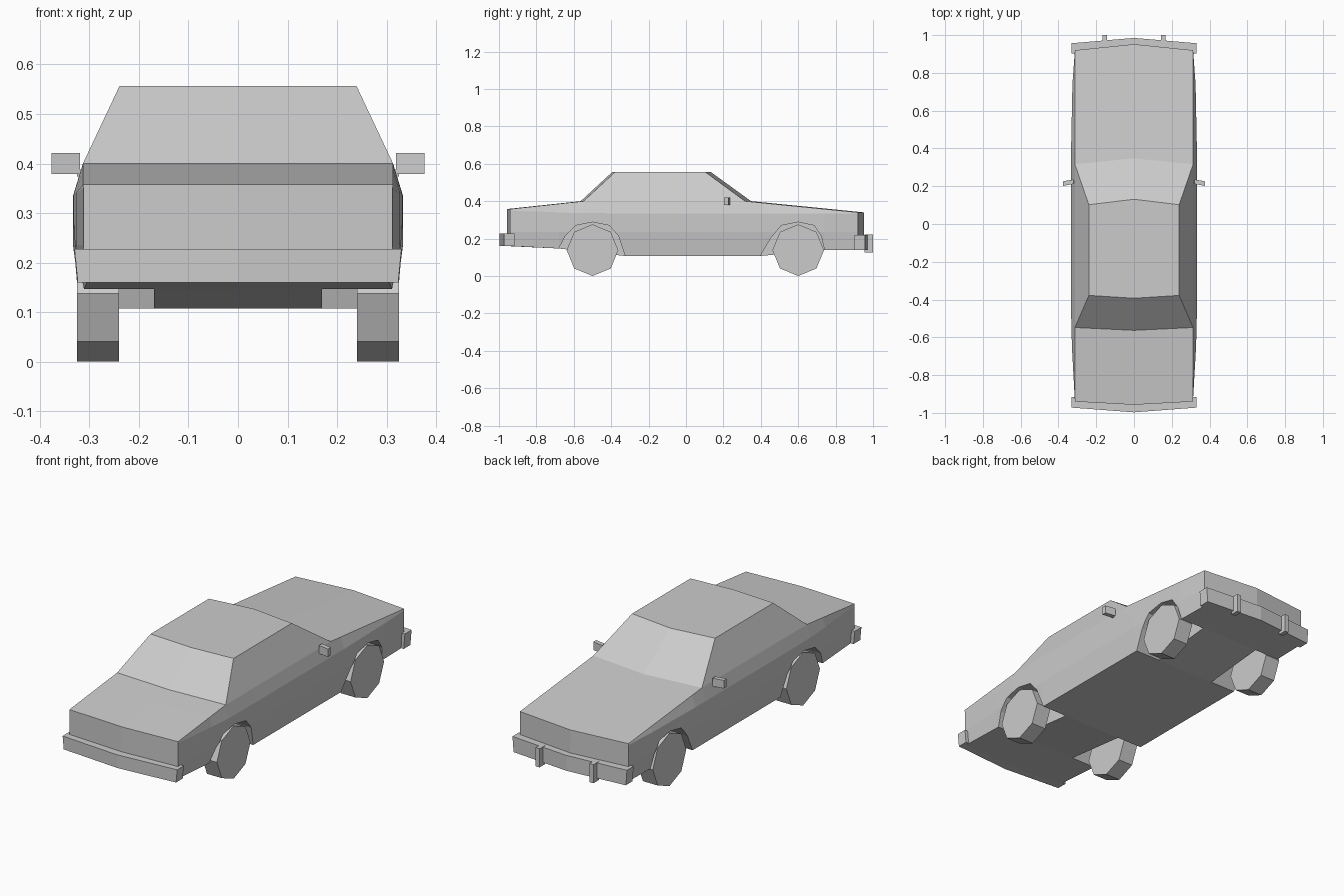
import bpy, bmesh, math
from mathutils import Vector

if "Cube" in bpy.data.objects:
    bpy.data.objects.remove(bpy.data.objects["Cube"])


def finish(bm, name):
    bmesh.ops.recalc_face_normals(bm, faces=bm.faces)
    me = bpy.data.meshes.new(name)
    bm.to_mesh(me)
    bm.free()
    ob = bpy.data.objects.new(name, me)
    bpy.context.collection.objects.link(ob)
    return ob


def prism(bm, pts, offset):
    """Closed prism from a 3D outline swept along an offset."""
    a = [bm.verts.new(p) for p in pts]
    b = [bm.verts.new(Vector(p) + Vector(offset)) for p in pts]
    n = len(pts)
    bm.faces.new(a)
    bm.faces.new(b[::-1])
    for i in range(n):
        bm.faces.new((a[i], a[(i + 1) % n], b[(i + 1) % n], b[i]))
    return a, b


def box(name, lo, hi):
    bm = bmesh.new()
    prism(bm, [(lo[0], lo[1], lo[2]), (hi[0], lo[1], lo[2]),
               (hi[0], hi[1], lo[2]), (lo[0], hi[1], lo[2])], (0, 0, hi[2] - lo[2]))
    return finish(bm, name)


# Body shell: y, floor z, upper crease z, belt z, lower x, crease x, top bow, floor bow
stations = [
    (-.94, .160, .350, .358, .305, .312, -.017, -.017),
    (-.68, .147, .340, .386, .311, .327, -.016, 0),
    (-.548, .132, .336, .400, .315, .332, -.015, 0),
    (-.326, .107, .335, .400, .316, .333, 0, 0),
    (.316, .107, .335, .400, .316, .333, .032, 0),
    (.397, .107, .335, .392, .316, .333, .032, 0),
    (.74, .140, .335, .358, .312, .326, .032, 0),
    (.92, .140, .333, .340, .308, .313, .032, .032),
]
bm = bmesh.new()
rings = []
for y, zb, zc, zt, xb, xc, bt, bb in stations:
    half = [(xb, zb), (xc, .235), (xc, zc), (.313, zt)]
    ring = [(0, y + bb, zb)] + [(x, y, z) for x, z in half] + [(0, y + bt, zt)]
    ring += [(-x, y, z) for x, z in reversed(half)]
    rings.append([bm.verts.new(p) for p in ring])
for s in range(len(rings) - 1):
    for i in range(10):
        if s in (2, 3) and i in (4, 5):
            continue  # opening under the cabin
        j = (i + 1) % 10
        bm.faces.new((rings[s][i], rings[s][j], rings[s + 1][j], rings[s + 1][i]))
for r in (rings[0], rings[-1]):
    bm.faces.new(r[:6])
    bm.faces.new(r[5:] + r[:1])

# Cabin: roof, windscreens and sides
rear, front = [[bm.verts.new((x, y + (b if x == 0 else 0), .557)) for x in (.239, 0, -.239)]
               for y, b in ((-.378, -.015), (.102, .029))]
for k in (0, 1):
    bm.faces.new((rear[k], rear[k + 1], front[k + 1], front[k]))
    for roof, ring in ((rear, rings[2]), (front, rings[4])):
        bm.faces.new((roof[k], roof[k + 1], ring[5 + k], ring[4 + k]))
for k, i in ((0, 4), (2, 6)):
    bm.faces.new((rear[k], front[k], rings[4][i], rings[3][i], rings[2][i]))
bm.verts.remove(rings[3][5])
body = finish(bm, "car_body")

# Wheel wells cut from the body
arches = [
    [(-.68, .147), (-.645, .215), (-.59, .270), (-.5, .288), (-.41, .270), (-.362, .215), (-.326, .107)],
    [(.397, .107), (.455, .205), (.51, .270), (.6, .288), (.685, .270), (.722, .215), (.74, .140)],
]
bm = bmesh.new()
for arch in arches:
    outline = [(arch[0][0], .02)] + arch + [(arch[-1][0], .02)]
    for s in (-1, 1):
        prism(bm, [(s * .17, y, z) for y, z in outline], (s * .3, 0, 0))
cutter = finish(bm, "wheel_well_cutter")
cutter.hide_render = True
cutter.hide_viewport = True
cut = body.modifiers.new("wheel_wells", "BOOLEAN")
cut.operation = "DIFFERENCE"
cut.solver = "EXACT"
cut.object = cutter

# Wheels: eight-sided cylinders
for end, y in (("rear", .6), ("front", -.5)):
    for side, s in (("left", -1), ("right", 1)):
        bpy.ops.mesh.primitive_cylinder_add(vertices=8, radius=.138, depth=.085,
                                            location=(s * .2825, y, .138),
                                            rotation=(0, math.pi / 2, 0))
        bpy.context.object.name = f"{end}_{side}_wheel"


# Wraparound bumpers, narrowing slightly towards the bottom
def bumper(name, half, z0, z1):
    bm = bmesh.new()
    outline = half + [(-x, y) for x, y in reversed(half) if x > 0]
    # keep the outline in order: outer centre -> right -> inner centre -> left
    low, high = prism(bm, [(x, y, z0) for x, y in outline], (0, 0, z1 - z0))
    for v in low:
        v.co.x *= .98
    return finish(bm, name)


bumper("front_bumper", [(0, -.997), (.33, -.972), (.33, -.917), (.306, -.917), (.306, -.94), (0, -.957)],
       .160, .228)
bumper("rear_bumper", [(0, .985), (.33, .957), (.33, .902), (.306, .902), (.306, .92), (0, .952)],
       .140, .220)

# Bumper guards and door mirrors
for side, s in (("left", -1), ("right", 1)):
    x = s * .155
    box(side + "_bumper_guard", (x - .012, .955, .125), (x + .012, 1.0, .222))
    bm = bmesh.new()
    prism(bm, [(s * .319, .212, .379), (s * .376, .202, .379),
               (s * .376, .226, .379), (s * .319, .236, .379)], (0, 0, .042))
    finish(bm, side + "_mirror")
    box(side + "_mirror_arm", (min(s * .308, s * .325), .215, .374),
        (max(s * .308, s * .325), .230, .388))
